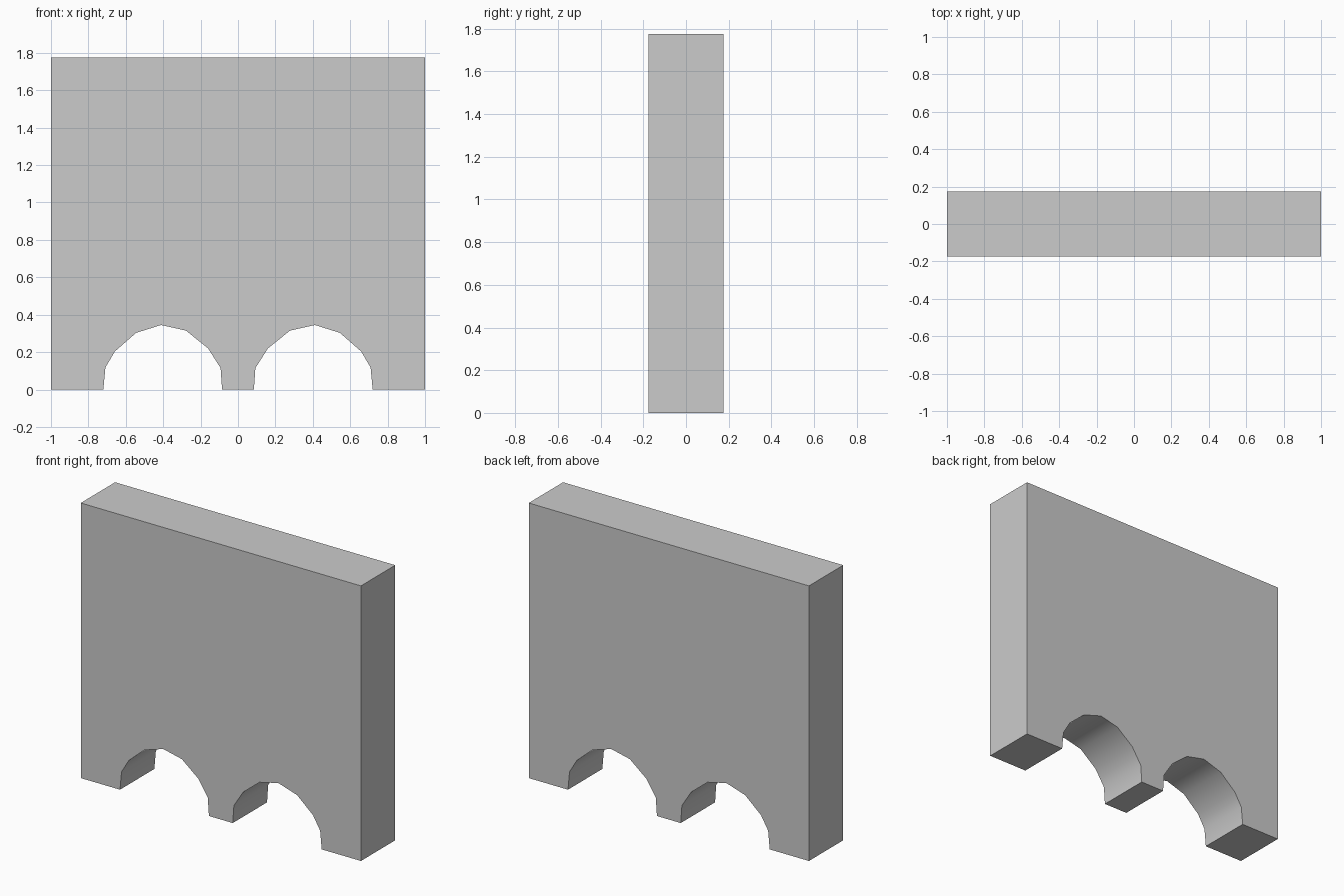
import bpy, bmesh, math

if "Cube" in bpy.data.objects:
    bpy.data.objects.remove(bpy.data.objects["Cube"])

HALF_W, HEIGHT, HALF_D = 1.0, 1.775, 0.175

# Right arch outline from the middle pier outwards (x, z)
arch = [(0.085, 0), (0.093, 0.115), (0.16, 0.22), (0.278, 0.315), (0.411, 0.345),
        (0.545, 0.303), (0.658, 0.204), (0.709, 0.118), (0.72, 0)]

# Half outline mirrored into the whole wall profile
half = arch + [(HALF_W, 0), (HALF_W, HEIGHT)]
profile = half + [(-x, z) for x, z in reversed(half)]

# Wall slab: profile face extruded through the depth
bm = bmesh.new()
face = bm.faces.new([bm.verts.new((x, -HALF_D, z)) for x, z in profile])
ext = bmesh.ops.extrude_face_region(bm, geom=[face], use_keep_orig=True)
moved = [v for v in ext["geom"] if isinstance(v, bmesh.types.BMVert)]
bmesh.ops.translate(bm, verts=moved, vec=(0, 2 * HALF_D, 0))
bmesh.ops.recalc_face_normals(bm, faces=bm.faces)
mesh = bpy.data.meshes.new("arched_wall")
bm.to_mesh(mesh)
bm.free()
wall = bpy.data.objects.new("arched_wall", mesh)
bpy.context.collection.objects.link(wall)

# Smooth arch undersides, sharp slab edges
bpy.context.view_layer.objects.active = wall
wall.select_set(True)
bpy.ops.object.shade_smooth_by_angle(angle=math.radians(40))
